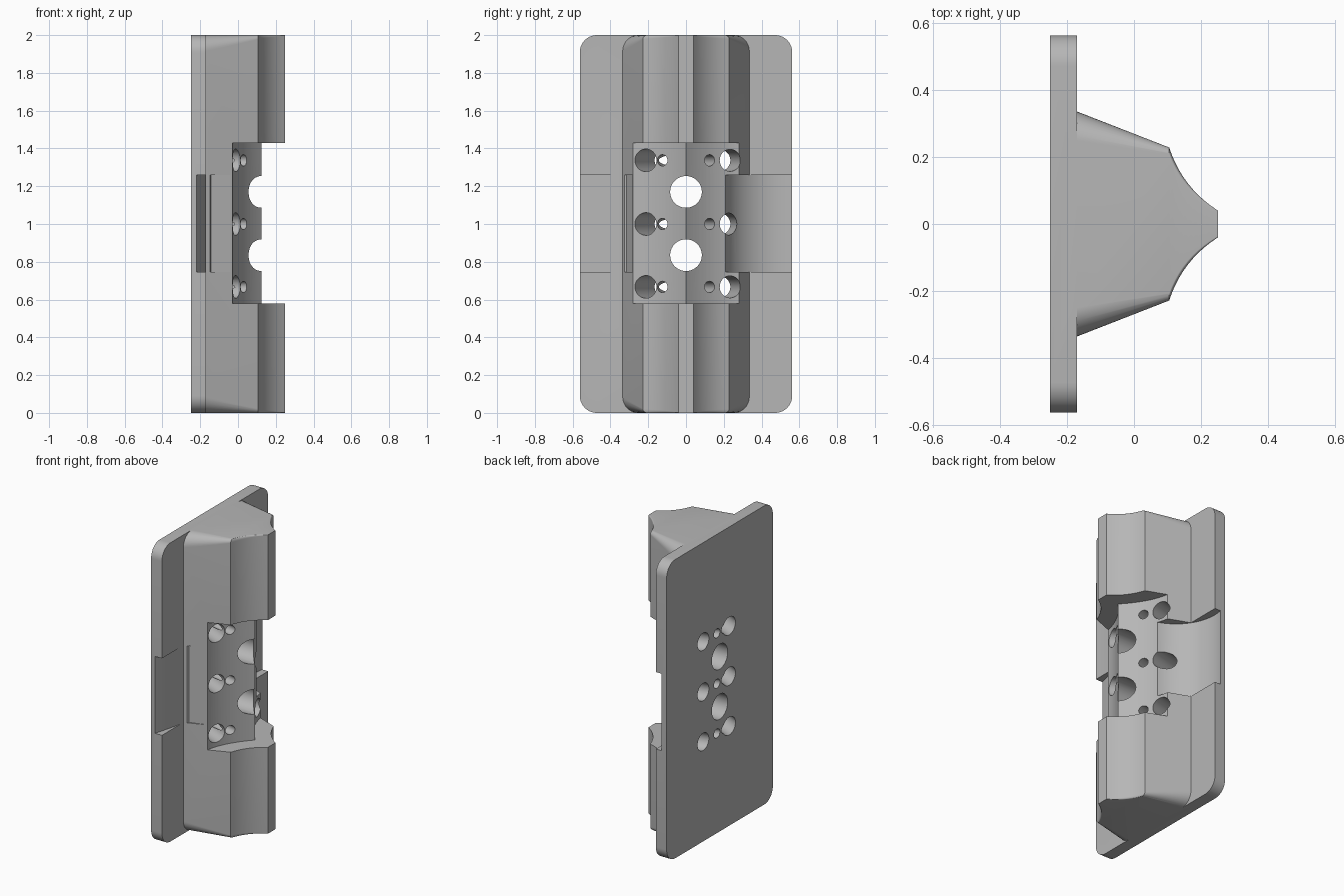
import bpy
import bmesh
from math import sin, cos, pi, radians
from mathutils import Vector

old = bpy.data.objects.get("Cube")
if old:
    bpy.data.objects.remove(old, do_unlink=True)

grey = bpy.data.materials.new("plain grey")
grey.use_nodes = True
grey.diffuse_color = (0.47, 0.47, 0.47, 1)
grey.node_tree.nodes["Principled BSDF"].inputs["Base Color"].default_value = grey.diffuse_color


def loft(name, rings):
    """Join equal-length rings of points into a closed solid."""
    bm = bmesh.new()
    loops = [[bm.verts.new(p) for p in ring] for ring in rings]
    n = len(loops[0])
    for a, b in zip(loops, loops[1:]):
        for i in range(n):
            j = (i + 1) % n
            bm.faces.new((a[i], a[j], b[j], b[i]))
    bm.faces.new(loops[0])
    bm.faces.new(loops[-1])
    bmesh.ops.recalc_face_normals(bm, faces=bm.faces)
    mesh = bpy.data.meshes.new(name)
    bm.to_mesh(mesh)
    bm.free()
    mesh.materials.append(grey)
    obj = bpy.data.objects.new(name, mesh)
    bpy.context.scene.collection.objects.link(obj)
    return obj


def rounded_ring(x, half, r, steps=10):
    """Full-height rectangle with rounded corners at depth x."""
    ring = []
    corners = [(1, 2 - r), (-1, 2 - r), (-1, r), (1, r)]
    for k, (side, z) in enumerate(corners):
        for i in range(steps + 1):
            a = pi / 2 * (k + i / steps)
            ring.append((x, side * (half - r) + r * cos(a), z + r * sin(a)))
    return ring


def prism(name, outline, z0, z1):
    return loft(name, [[(x, y, z) for x, y in outline] for z in (z0, z1)])


def rod(name, start, end, radius, sides=40):
    """Round bar between two points."""
    start, end = Vector(start), Vector(end)
    turn = Vector((0, 0, 1)).rotation_difference(end - start)
    circle = [turn @ Vector((radius * cos(2 * pi * i / sides), radius * sin(2 * pi * i / sides), 0))
              for i in range(sides)]
    return loft(name, [[p + c for c in circle] for p in (start, end)])


def combine(target, tool, operation):
    mod = target.modifiers.new(tool.name, "BOOLEAN")
    mod.operation = operation
    mod.solver = "EXACT"
    mod.object = tool
    tool.hide_render = True
    tools.append(tool)


tools = []

# Back plate with rounded corners
bracket = loft("mounting_bracket", [rounded_ring(x, 0.562, 0.09) for x in (-0.25, -0.17)])

# Tapered body, then a concave nose with a narrow flat tip
sections = [(-0.2, 0.347, 0.092), (0.105, 0.228, 0.022)]
steps = 10
for i in range(1, steps + 1):
    t = i / steps
    bow = 0.085 * t * (1 - t)
    sections.append((0.105 + 0.145 * t - bow * 0.8, 0.228 - 0.188 * t - bow * 0.6,
                     0.022 - 0.018 * t))
body = loft("body", [rounded_ring(*s) for s in sections])
combine(bracket, body, "UNION")

# Central pocket whose floor curves up to a ridge
floor = []
for i in range(-16, 17):
    y = 0.29 * i / 16
    floor.append((0.125 - 0.941 * abs(y) + 1.385 * y * y, y))
pocket = prism("pocket_cutter", floor + [(0.4, 0.29), (0.4, -0.29)], 0.578, 1.43)
combine(bracket, pocket, "DIFFERENCE")

# Side grooves: deep and round on one side, shallow on the other
deep = rod("deep_groove_cutter", (0.086, 0.5, 0.745), (0.086, 0.5, 1.26), 0.306, 96)
combine(bracket, deep, "DIFFERENCE")
shallow = prism("shallow_groove_cutter",
                [(-0.225, -0.58), (-0.17, -0.37), (-0.142, -0.315), (-0.04, -0.282),
                 (0, -0.4), (0, -0.58)], 0.745, 1.26)
combine(bracket, shallow, "DIFFERENCE")

# Large straight holes through the ridge
for z in (0.835, 1.17):
    combine(bracket, rod("ridge_hole_cutter", (-0.4, 0, z), (0.4, 0, z), 0.084), "DIFFERENCE")

# Three rows of slanted holes: floor y, back y, floor x, radius
slants = [(-0.212, -0.1, -0.012, 0.06), (0.233, 0.175, -0.02, 0.058),
          (-0.125, -0.05, 0.03, 0.03), (0.125, 0.03, 0.03, 0.03)]
for z in (0.667, 1.0, 1.337):
    for front_y, back_y, floor_x, radius in slants:
        front = Vector((floor_x, front_y, z))
        back = Vector((-0.25, back_y, z))
        run = front - back
        hole = rod("slanted_hole_cutter", back - run * 0.4, front + run * 0.5, radius)
        combine(bracket, hole, "DIFFERENCE")

# Bake the cuts and remove the helpers
graph = bpy.context.evaluated_depsgraph_get()
graph.update()
baked = bpy.data.meshes.new_from_object(bracket.evaluated_get(graph))
bracket.modifiers.clear()
bracket.data = baked
for tool in tools:
    bpy.data.objects.remove(tool, do_unlink=True)

# Smooth curves, crisp edges
for obj in bpy.context.selected_objects:
    obj.select_set(False)
bracket.select_set(True)
bpy.context.view_layer.objects.active = bracket
bpy.ops.object.shade_smooth_by_angle(angle=radians(25))
